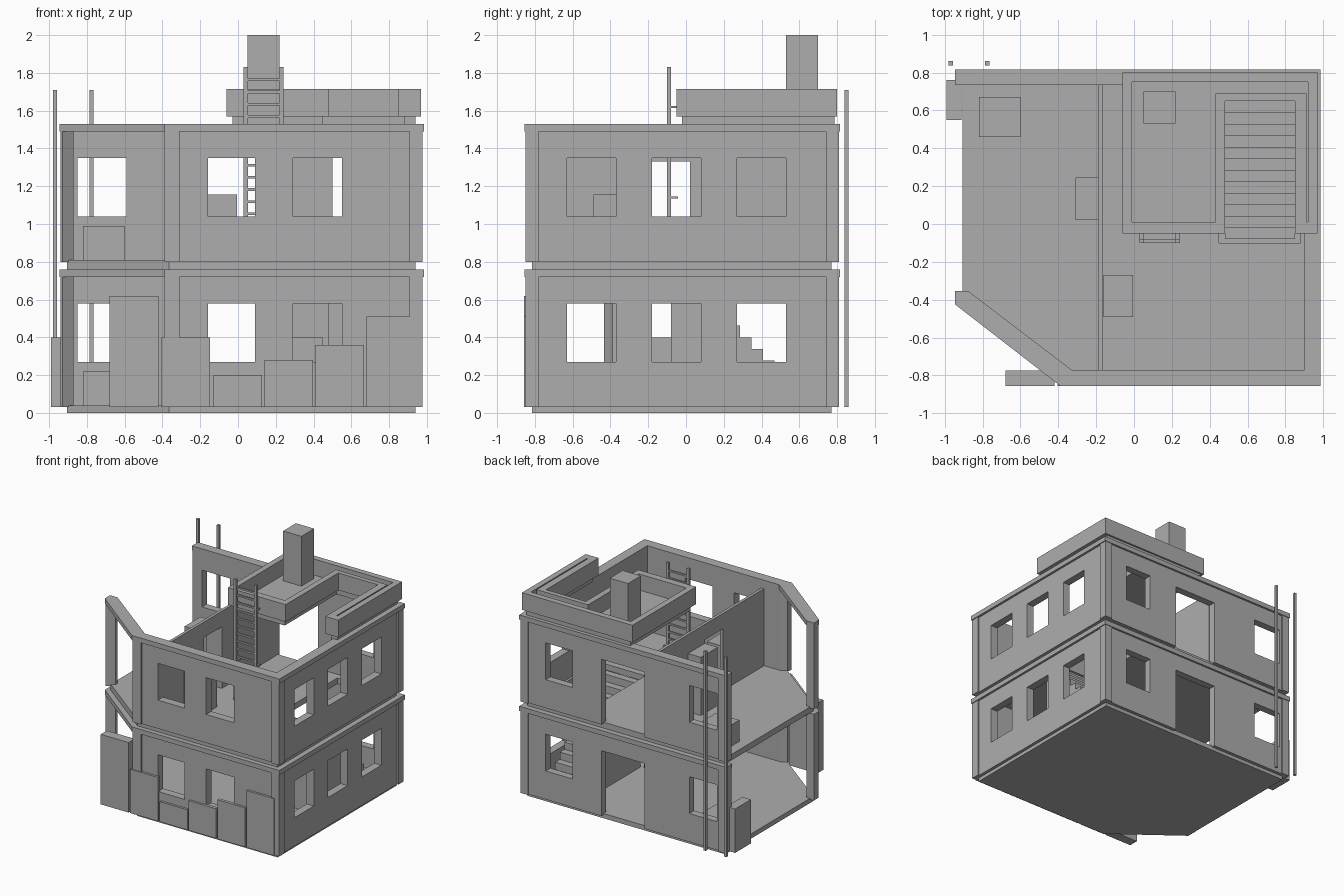
import bpy, bmesh
from mathutils import Vector

cube = bpy.data.objects.get("Cube")
if cube:
    bpy.data.objects.remove(cube, do_unlink=True)

grey = bpy.data.materials.new("plain grey")
grey.use_nodes = True
COLOUR = (0.42, 0.42, 0.42, 1)
grey.diffuse_color = COLOUR
grey.node_tree.nodes["Principled BSDF"].inputs["Base Color"].default_value = COLOUR


def place(axis, u, v, t):
    return Vector({"x": (t, u, v), "y": (u, t, v), "z": (u, v, t)}[axis])


def finish(name, bm):
    bmesh.ops.recalc_face_normals(bm, faces=bm.faces)
    mesh = bpy.data.meshes.new(name)
    bm.to_mesh(mesh)
    bm.free()
    mesh.materials.append(grey)
    obj = bpy.data.objects.new(name, mesh)
    bpy.context.collection.objects.link(obj)
    return obj


def thicken(bm, axis, depth):
    ext = bmesh.ops.extrude_face_region(bm, geom=list(bm.faces))
    verts = [g for g in ext["geom"] if isinstance(g, bmesh.types.BMVert)]
    bmesh.ops.translate(bm, verts=verts, vec=place(axis, 0, 0, depth))


def prism(name, axis, outline, t0, t1):
    bm = bmesh.new()
    bm.faces.new([bm.verts.new(place(axis, u, v, t0)) for u, v in outline])
    thicken(bm, axis, t1 - t0)
    return finish(name, bm)


def sheet(name, axis, rect, holes, t0, t1, cut=None):
    """Rectangular slab or wall with rectangular openings; cut = (point, normal)."""
    u0, u1, v0, v1 = rect
    us = sorted({u0, u1} | {u for h in holes for u in h[:2]})
    vs = sorted({v0, v1} | {v for h in holes for v in h[2:]})
    bm = bmesh.new()
    for a, b in zip(us, us[1:]):
        for c, d in zip(vs, vs[1:]):
            mu, mv = (a + b) / 2, (c + d) / 2
            if any(h[0] < mu < h[1] and h[2] < mv < h[3] for h in holes):
                continue
            bm.faces.new([bm.verts.new(place(axis, u, v, t0))
                          for u, v in ((a, c), (b, c), (b, d), (a, d))])
    bmesh.ops.remove_doubles(bm, verts=bm.verts, dist=0.0001)
    if cut:
        bmesh.ops.bisect_plane(bm, geom=bm.verts[:] + bm.edges[:] + bm.faces[:],
                               plane_co=cut[0], plane_no=cut[1], clear_outer=True)
    thicken(bm, axis, t1 - t0)
    return finish(name, bm)


def box(name, x0, x1, y0, y1, z0, z1):
    return sheet(name, "z", (x0, x1, y0, y1), [], z0, z1)


# Floor slabs with the clipped front corner
corner_cut = ((-0.36, -0.82, 0), (-0.42, -0.55, 0))
plan = (-0.905, 0.94, -0.815, 0.77)
stair_hole = (0.45, 0.88, -0.10, 0.68)
sheet("ground_slab", "z", plan, [], 0, 0.04, corner_cut)
sheet("upper_floor", "z", plan, [stair_hole], 0.76, 0.81, corner_cut)

# Walls of both storeys
beam = [(-0.945, -0.355), (-0.945, -0.425), (-0.39, -0.855), (-0.33, -0.77), (-0.875, -0.355)]
for storey, z in (("lower", 0.03), ("upper", 0.80)):
    top = z + 0.73
    cap = top - 0.04
    w0, w1 = z + 0.24, z + 0.55
    wall_z = (z, cap)
    sheet(storey + "_front_wall", "y", (-0.33, 0.93) + wall_z,
          [(-0.16, 0.09, w0, w1), (0.29, 0.55, w0, w1)], -0.838, -0.77)
    sheet(storey + "_right_wall", "x", (-0.80, 0.76) + wall_z,
          [(y, y + 0.26, w0, w1) for y in (-0.63, -0.18, 0.27)], 0.90, 0.966)
    sheet(storey + "_back_wall", "y", (-0.90, 0.93) + wall_z,
          [(-0.85, -0.59, w0, w1), (-0.17, 0.23, z, w1), (0.50, 0.75, w0, w1)], 0.735, 0.798)
    # Corner pillars
    box(storey + "_front_right_pillar", 0.908, 0.978, -0.85, -0.78, z, cap)
    box(storey + "_back_right_pillar", 0.908, 0.978, 0.74, 0.81, z, cap)
    box(storey + "_back_left_pillar", -0.94, -0.87, 0.735, 0.81, z, cap)
    prism(storey + "_front_left_pillar", "z",
          [(-0.39, -0.85), (-0.31, -0.85), (-0.31, -0.77), (-0.34, -0.77), (-0.385, -0.80)], z, cap)
    prism(storey + "_corner_post", "z",
          [(-0.94, -0.36), (-0.94, -0.425), (-0.93, -0.435), (-0.87, -0.39), (-0.87, -0.36)], z, cap)
    # Top rims
    box(storey + "_front_rim", -0.39, 0.985, -0.855, -0.77, cap, top)
    box(storey + "_right_rim", 0.90, 0.985, -0.77, 0.735, cap, top)
    box(storey + "_back_rim", -0.945, 0.985, 0.735, 0.815, cap, top)
    prism(storey + "_diagonal_beam", "z", beam, cap, top)

# Upper partition with a doorway
sheet("partition_wall", "x", (-0.77, 0.735, 0.80, 1.46), [(-0.22, 0.02, 0.80, 1.33)], -0.19, -0.165)

# Solid staircase climbing towards the front
STEPS = 12
run, rise = 0.73 / STEPS, 0.74 / STEPS
profile = [(-0.08, 0.03), (0.65, 0.03)]
for i in range(STEPS):
    y = 0.65 - i * run
    if i:
        profile.append((y, 0.03 + i * rise))
    profile.append((y, 0.03 + (i + 1) * rise))
profile.append((-0.08, 0.03 + STEPS * rise))
prism("staircase", "x", profile, 0.48, 0.85)

# Partial roof, parapet and stair enclosure
sheet("roof_slab", "z", (-0.03, 0.94, -0.01, 0.785), [(0.45, 0.88, -0.02, 0.67)], 1.52, 1.58)
sheet("roof_parapet", "z", (-0.06, 0.97, -0.045, 0.80),
      [(-0.01, 0.43, 0.01, 0.75), (0.43, 0.91, 0.69, 0.75), (0.91, 0.92, 0.01, 0.75),
       (0.48, 0.85, -0.05, 0.65)], 1.57, 1.715)
box("chimney", 0.05, 0.22, 0.53, 0.70, 1.57, 2.0)

# Ladder to the roof
for side, x in (("left", 0.22), ("right", 0.03)):
    box("ladder_rail_" + side, x, x + 0.022, -0.10, -0.08, 0.80, 1.83)
    for z in (1.14, 1.62):
        box("ladder_bracket_" + side, x, x + 0.022, -0.08, -0.042, z - 0.006, z + 0.006)
for i in range(15):
    z = 0.86 + i * 0.0645
    box("ladder_rung", 0.05, 0.22, -0.097, -0.083, z - 0.007, z + 0.007)

# Rear poles
for x in (-0.968, -0.775):
    box("rear_pole", x - 0.011, x + 0.011, 0.838, 0.86, 0.03, 1.71)

# Panels standing along the front
box("tall_front_panel", -0.68, -0.42, -0.857, -0.775, 0.03, 0.62)
for x, height in ((-0.405, 0.40), (-0.13, 0.20), (0.14, 0.28), (0.41, 0.36), (0.68, 0.51)):
    box("front_panel", x, x + 0.257, -0.857, -0.83, 0.03, height)

# Crates and cabinets
box("side_crate", -0.99, -0.91, 0.55, 0.76, 0.03, 0.40)
box("lower_crate", -0.82, -0.60, 0.46, 0.67, 0.03, 0.22)
box("upper_crate", -0.82, -0.60, 0.46, 0.67, 0.80, 0.99)
box("chest", -0.16, -0.005, -0.49, -0.27, 0.80, 1.155)
box("cabinet", -0.31, -0.19, 0.02, 0.245, 0.80, 1.30)
box("under_stair_crate", 0.20, 0.45, -0.18, -0.08, 0.03, 0.40)
